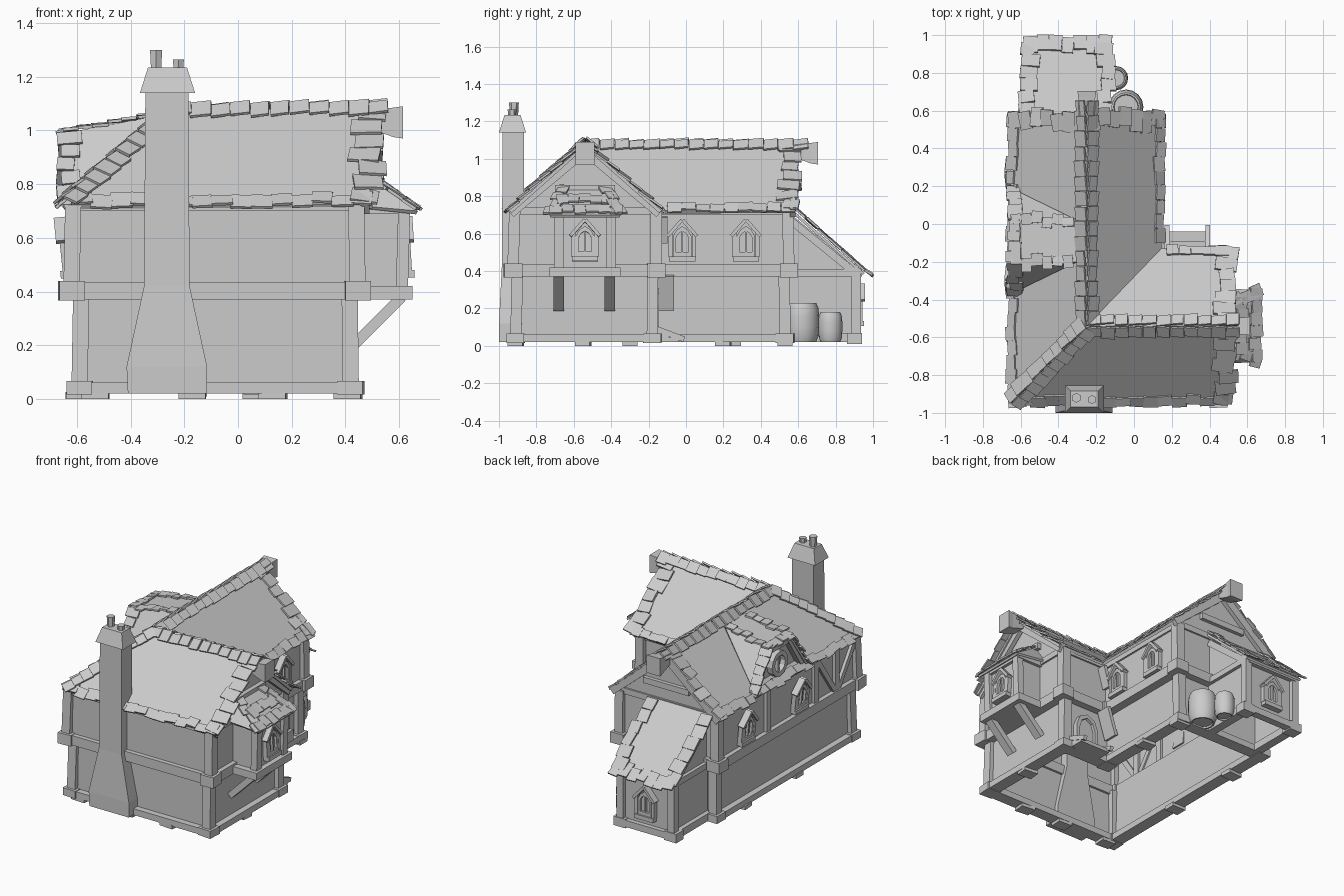
import bpy, bmesh, math, random
from mathutils import Vector as V, Matrix as M

if "Cube" in bpy.data.objects:
    bpy.data.objects.remove(bpy.data.objects["Cube"])
random.seed(4)
R, T, Q = random.uniform, M.Translation, math.pi/2
bm = bmesh.new()  # the part being built; done() turns it into an object

def done(name, solid=0, smooth=False):
    global bm
    bmesh.ops.recalc_face_normals(bm, faces=bm.faces)
    if solid:  # roofs face upwards and thicken inwards
        bmesh.ops.reverse_faces(bm, faces=[f for f in bm.faces if f.normal.z < 0])
    me = bpy.data.meshes.new(name)
    bm.to_mesh(me)
    bm.free()
    bm = bmesh.new()
    ob = bpy.data.objects.new(name, me)
    bpy.context.collection.objects.link(ob)
    if solid:
        ob.modifiers.new("thick", 'SOLIDIFY').thickness = solid
    if smooth:
        bpy.context.view_layer.objects.active = ob
        ob.select_set(True)
        bpy.ops.object.shade_smooth_by_angle(angle=0.7)
        ob.select_set(False)

def put(mat, size):
    bmesh.ops.create_cube(bm, size=1, matrix=mat @ M.Diagonal((*size, 1)))

def span(x0, x1, y0, y1, z0, z1):
    put(T(((x0+x1)/2, (y0+y1)/2, (z0+z1)/2)), (x1-x0, y1-y0, z1-z0))

def frame(o, x, y):
    x, y = V(x).normalized(), V(y)
    y = (y - x*y.dot(x)).normalized()
    return T(o) @ M((x, y, x.cross(y))).transposed().to_4x4()

def beam(a, b, w, h, up=(0, 0, 1)):
    a, b = V(a), V(b)
    put(frame((a+b)/2, b-a, up), ((b-a).length, h, w))

def faces(*polys):
    for p in polys:
        bm.faces.new([bm.verts.new(c) for c in p])
    bmesh.ops.remove_doubles(bm, verts=bm.verts, dist=1e-4)

def loft(rings, cap=True):
    rs = [[bm.verts.new(c) for c in r] for r in rings]
    n = len(rs[0])
    for a, b in zip(rs, rs[1:]):
        for i in range(n):
            bm.faces.new((a[i], a[(i+1) % n], b[(i+1) % n], b[i]))
    if cap:
        bm.faces.new(rs[0])
        bm.faces.new(rs[-1])

def tiles(a, b, down, n, depth=.075, tilt=0, lift=.006, jit=1.0, shift=0):
    # row of uneven shingles from a to b, hanging down the slope
    a, b = V(a), V(b)
    f = frame((0, 0, 0), b-a, down)
    s = 1 if f.to_3x3().col[2].z > 0 else -1
    for i in range(n):
        m = T(a.lerp(b, (i+.5)/n)) @ f @ T((0, shift + R(-.012, .012)*jit, s*(lift+R(0, .006))))
        m = m @ M.Rotation(tilt*s, 4, 'Y') @ M.Rotation(R(-.1, .1)*jit, 4, 'Z') @ M.Rotation(R(-.09, .09)*jit, 4, 'X')
        put(m, ((b-a).length/n*R(.9, 1.1), depth*R(.8, 1.2), .011))

# walls: open L-shaped shells, lower storey and overhanging upper storey
def ell(x0, x1, x2, y0, y1, y2, z):
    return [(x0, y0, z), (x2, y0, z), (x2, y1, z), (x1, y1, z), (x1, y2, z), (x0, y2, z)]

low, upp = (-.59, .07, .42, -.91, -.18, .53), (-.62, .10, .445, -.925, -.16, .55)
loft([ell(*low, .03), ell(*low, .41)], False)
done("lower_walls")
loft([ell(*low, .41), ell(*upp, .41), ell(*upp, .745)], False)
faces([(.445, -.925, .745), (.445, -.16, .745), (.445, -.54, 1.06)],
      [(-.62, .55, .745), (.10, .55, .745), (-.25, .55, 1.06)])
done("upper_walls")

# horizontal beams and corner blocks
for s, z0, z1, t in ((low, .02, .062, .042), (upp, .37, .435, .03), (upp, .70, .74, .012)):
    ring = ell(*s, (z0+z1)/2)
    for p, q in zip(ring, ring[1:]+ring[:1]):
        beam(p, q, 2*t, z1-z0)
        if t > .02:
            put(T(p) @ M.Rotation(R(-.08, .08), 4, 'Z'), (.095, .095, z1-z0+.008))
done("horizontal_beams")

# corner posts and wall timbers
for s, z0, z1 in ((low, .05, .39), (upp, .42, .72)):
    for k, p in enumerate(ell(*s, 0)):
        if k != 3:
            beam((p[0], p[1], z0), (p[0]*.99, p[1]*.99, z1), .06, .06, (0, 1, 0))
for y in (.03, -.48, -.7):
    span(-.64, -.6, y-.022, y+.022, .42, .72)
for a, b in ((-.5, -.68), (-.9, -.72)):
    beam((-.625, a, .7), (-.625, b, .44), .035, .03, (1, 0, 0))
done("posts")

# main roof: hipped at one corner, valley at the other, two gables
H, E = 1.08, .725
hip, corner, val = (-.25, -.54, H), (-.655, -.945, E), (.145, -.13, E)
W, Ea, S, N = (-.41, 0, -.355), (.4, 0, -.355), (0, -.41, -.355), (0, .41, -.355)
faces([corner, hip, (-.25, .585, H), (-.655, .585, E)], [corner, (.5, -.945, E), (.5, -.54, H), hip],
      [hip, (.5, -.54, H), (.5, -.13, E), val], [hip, val, (.145, .585, E), (-.25, .585, H)])
done("main_roof", .02)
# shingles: eaves, gable edges, ridge and hip caps
e = E+.01
for a, b, d, n in (((-.64, -.92, e), (-.64, .585, e), W, 20), ((-.62, -.93, e), (.5, -.93, e), S, 15),
                   ((.17, -.145, e), (.5, -.145, e), N, 5), ((.13, -.1, e), (.13, .585, e), Ea, 9)):
    tiles(a, b, d, n, .062)
for x in (-.655, .145):
    tiles((x, .555, E), (-.25, .555, H), (0, 1, 0), 7, .1, .1, jit=1.6)
for y in (-.945, -.13):
    tiles((.485, y, E), (.485, -.54, H), (1, 0, 0), 7, .1, .1, jit=1.6)
for b, d1, d2, n in (((-.25, .65, H), W, Ea, 15), ((.56, -.54, H+.01), S, N, 11), ((-.645, -.94, e), S, W, 10)):
    for d in (d1, d2):
        tiles(hip, b, d, n, .066, -.14, .016, .3, .026)
done("roof_shingles")

# bargeboards, collar beams and protruding ridge beam ends
for s in (-.4, .4):
    beam((.475, -.54+s, .71), (.475, -.54, 1.045), .03, .055)
    beam((-.25+s, .57, .71), (-.25, .57, 1.045), .03, .055)
span(.44, .475, -.70, -.38, .82, .86)
span(-.42, -.08, .54, .575, .82, .86)
for ang, p in ((0, (.45, -.54, 0)), (Q, (-.25, .54, 0))):
    m = T(p) @ M.Rotation(ang, 4, 'Z')
    loft([[m @ V((x, y*w, z)) for y, z in ((-1, z0), (1, z0), (1, z1), (-1, z1))]
          for x, w, z0, z1 in ((0, .04, 1.02, 1.07), (.13, .045, .975, 1.085), (.165, .05, .97, 1.09))])
done("gable_timbers")

# chimney with flared foot and cap, two pots
loft([[(x0, y0, z), (x1, y0, z), (x1, y1, z), (x0, y1, z)] for x0, x1, y0, y1, z in (
    (-.41, -.115, -1, -.88, .02), (-.415, -.115, -1, -.88, .12), (-.35, -.18, -.985, -.87, .42),
    (-.345, -.185, -.98, -.865, 1.14), (-.365, -.16, -1, -.855, 1.14), (-.335, -.19, -.97, -.885, 1.235))])
done("chimney")
for x, y, h, r in ((-.305, -.92, .07, .026), (-.222, -.93, .035, .024)):
    bmesh.ops.create_cone(bm, cap_ends=True, segments=6, radius1=r*.85, radius2=r, depth=h, matrix=T((x, y, 1.23+h/2)))
done("chimney_pots")

# dormer on the left slope with clipped gable and round window
a, b, c, d = (-.645, -.2, .99), (-.645, .02, .99), (-.3, -.2, 1.055), (-.3, .02, 1.055)
faces([a, b, d, c], [(-.65, -.37, .745), a, c], [(-.65, .19, .745), d, b])
done("dormer_roof", .015)
faces([(-.6, -.33, .74), (-.6, .15, .74), (-.6, .01, .98), (-.6, -.19, .98)])
done("dormer_wall")
for y, y0 in ((-.2, -.37), (.02, .19)):
    tiles((-.65, y, .99), (-.32, y, 1.05), (0, 1, -.05), 6, .06, .1, jit=1.6)
    tiles((-.63, y0, .745), (-.63, y, .99), (-1, 0, -.1), 5, .08, .1)
tiles((-.63, .02, .993), (-.63, -.2, .993), (-1, 0, -.18), 4, .07)
done("dormer_shingles")
for y0, y1 in ((-.34, -.19), (.16, .01)):
    beam((-.62, y0, .74), (-.62, y1, .97), .03, .04, (1, 0, 0))
beam((-.62, -.2, .965), (-.62, .02, .965), .03, .04)
loft([[(x, -.09+r*math.cos(i*Q/3), .845+r*math.sin(i*Q/3)) for i in range(12)]
      for x, r in ((-.59, .085), (-.64, .085), (-.64, .055), (-.605, .055))])
span(-.63, -.6, -.1, -.08, .79, .9)
done("dormer_window")

# bay on the right gable, with hipped roof and diagonal struts
span(.43, .615, -.69, -.39, .39, .73)
done("bay_walls")
span(.42, .65, -.73, -.35, .37, .42)
span(.44, .635, -.71, -.37, .69, .73)
for y in (-.68, -.40):
    beam((.61, y, .4), (.62, y, .74), .045, .05, (0, 1, 0))
    beam((.43, y*.97-.02, .2), (.61, y*.97-.02, .38), .055, .04)
done("bay_timbers")
a, b, c, d = (.67, -.73, .70), (.67, -.35, .70), (.45, -.43, .85), (.45, -.65, .85)
faces([a, b, c, d], [a, d, (.45, -.74, .72)], [b, (.45, -.34, .72), c])
done("bay_roof", .015)
tiles((.645, -.73, .722), (.645, -.34, .722), (.23, 0, -.15), 6, .07)
tiles((.56, -.69, .78), (.56, -.39, .78), (.23, 0, -.15), 5, .07)
tiles(a, d, (.1, -1, -.2), 4, .06)
tiles(b, c, (.1, 1, -.2), 4, .06)
done("bay_shingles")

# lean-to at the back: open-bottomed walls, roof, shingles, timbers
loft([[(x, y, z) for y, z in ((.54, .03), (.91, .03), (.91, .42), (.54, .72))] for x in (-.54, -.16)])
bmesh.ops.delete(bm, geom=[f for f in bm.faces if f.calc_center_median().z < .04], context='FACES')
done("lean_to_walls")
faces([(-.57, .56, .735), (-.13, .56, .735), (-.13, .955, .39), (-.57, .955, .39)])
done("lean_to_roof", .015)
tiles((-.58, .95, .40), (-.12, .95, .40), (0, .4, -.28), 7, .09)
for x in (-.555, -.145):
    tiles((x, .57, .73), (x, .95, .395), (x+.35, 0, 0), 6, .085, lift=.01, jit=1.5)
done("lean_to_shingles")
for x in (-.54, -.16):
    beam((x, .91, .04), (x, .91, .42), .05, .05, (0, 1, 0))
    beam((x, .54, .39), (x, .91, .39), .045, .04)
    beam((x, .56, .67), (x, .91, .385), .04, .04)
    beam((x, .54, .045), (x, .93, .045), .06, .05)
    span(x-.045, x+.045, .86, .94, .01, .07)
span(-.54, -.16, .89, .94, .37, .41)
span(-.54, -.16, .89, .94, .02, .065)
done("lean_to_timbers")

# pointed windows with hood, jambs and sill (local -y faces outward)
for name, loc, turn, lean in (("wall_window_1", (.105, -.02, .475), Q, 0), ("wall_window_2", (.105, .32, .475), Q, 0),
                              ("bay_window", (.625, -.54, .475), Q, -.06), ("side_window_1", (-.63, .27, .475), -Q, .1),
                              ("side_window_2", (-.63, -.3, .475), -Q, .1), ("lean_to_window", (-.35, .92, .13), 2*Q, 0)):
    m = T(loc) @ M.Rotation(turn, 4, 'Z') @ M.Rotation(lean, 4, 'X')
    out = [(-.05, 0), (.05, 0), (.05, .11), (.03, .145), (0, .165), (-.03, .145), (-.05, .11)]
    loft([[m @ V((x*k, y, .085+(z-.085)*k)) for x, z in out]
          for y, k in ((.02, 1), (-.022, 1), (-.022, .68), (-.005, .68))])
    put(m @ T((0, -.01, .08)), (.01, .02, .12))
    put(m @ T((0, -.012, -.01)), (.14, .04, .028))
    for s in (-1, 1):
        put(m @ T((s*.04, -.014, .155)) @ M.Rotation(s*.85, 4, 'Y'), (.115, .045, .018))
        put(m @ T((s*.062, -.008, .065)), (.022, .03, .13))
    done(name)

# door, steps and struts in the inner corner
arch = [(-1, .05), (-1, .22), (-.7, .28), (0, .31), (.7, .28), (1, .22), (1, .05)]
loft([[(.26+x*w, y, .05+(z-.05)*k) for x, z in arch]
      for y, w, k in ((-.19, .085, 1), (-.145, .085, 1), (-.145, .062, .9), (-.165, .062, .9))])
done("door")
span(.17, .40, -.17, -.09, .02, .075)
span(.17, .40, -.1, -.04, .02, .045)
for x in (.175, .39):
    beam((x, -.17, .095), (x, -.01, .035), .025, .03)
done("door_steps")
beam((.09, -.115, .19), (.15, -.115, .375), .1, .025, (1, 0, 0))
beam((.11, -.13, .55), (.15, -.13, .69), .06, .025, (1, 0, 0))
done("corner_struts")

# barrels with rounded shoulders
for x, y, r, h in ((-.042, .62, .092, .21), (-.095, .772, .064, .16)):
    loft([[(x+r*k*math.cos(i*Q/4), y+r*k*math.sin(i*Q/4), .02+h*z) for i in range(16)] for k, z in (
        (.68, .05), (.72, 0), (.82, 0), (.96, .15), (1, .4), (1, .65), (.96, .87), (.82, 1), (.72, 1), (.68, .95))])
    done("barrel", smooth=True)
# foundation stones
for x, y in ((-.53, -.91), (-.17, -.91), (.13, -.91), (.41, -.55), (-.59, -.3), (-.59, .25), (.07, .2), (.07, .53)):
    put(T((x, y, .013)) @ M.Rotation(R(-.15, .15), 4, 'Z'), (.1, .08, .026))
done("foundation_stones")
